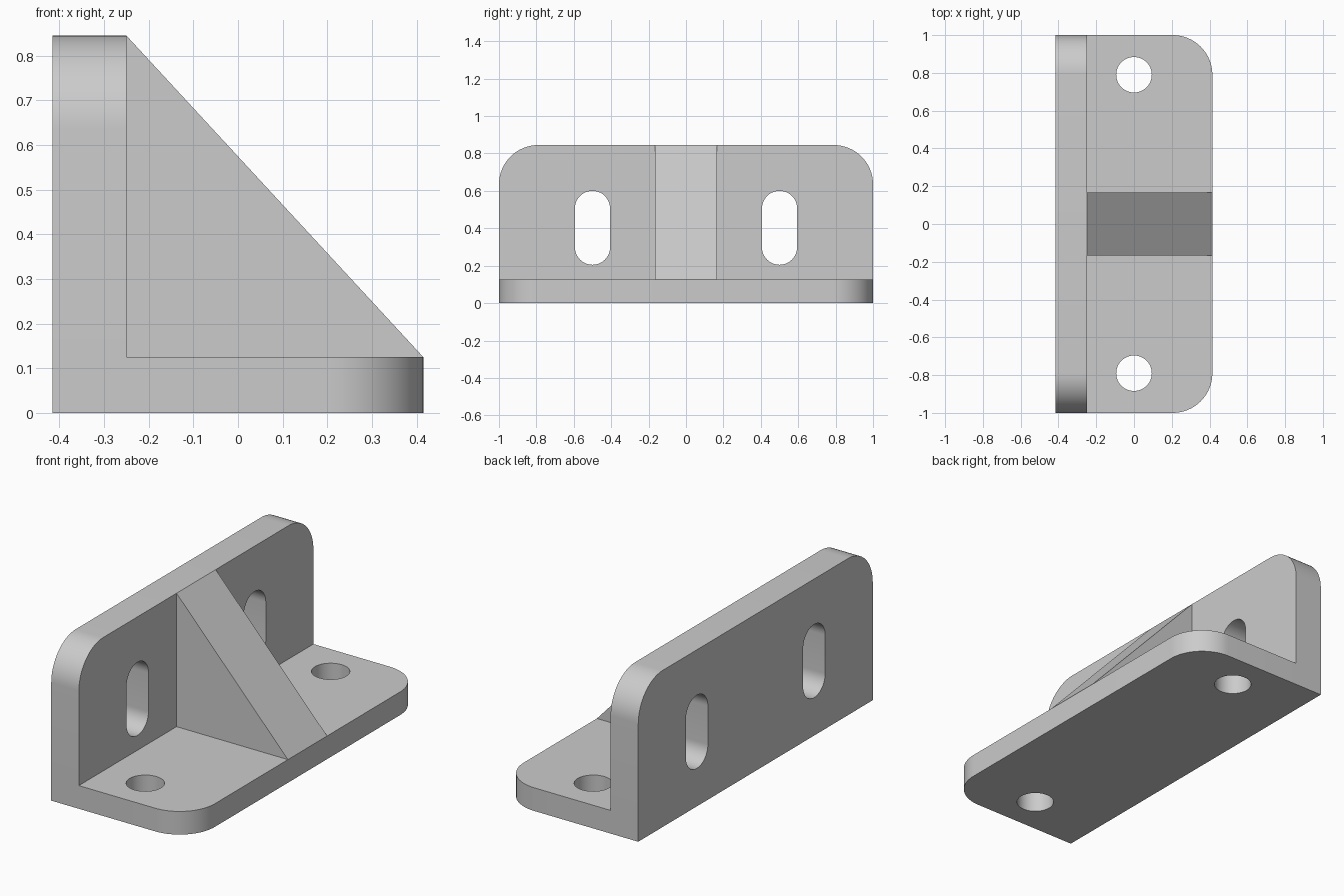
import bpy, bmesh
from math import pi, cos, sin, radians
from mathutils import Vector

cube = bpy.data.objects.get("Cube")
if cube:
    bpy.data.objects.remove(cube, do_unlink=True)

LEFT, INNER, RIGHT = -0.415, -0.25, 0.415    # outer wall face, inner wall face, base edge
HEIGHT, THICK = 0.845, 0.125
CORNER, HOLE = 0.21, 0.094

grey = bpy.data.materials.new("light grey metal")
grey.use_nodes = True
colour = (0.6, 0.6, 0.6, 1)
grey.diffuse_color = colour
grey.node_tree.nodes["Principled BSDF"].inputs["Base Color"].default_value = colour


def arc(cx, cy, r, start, end, steps=16):
    """Points along an arc, angles in quarter turns."""
    angles = [(start + (end - start) * i / steps) * pi / 2 for i in range(steps + 1)]
    return [(cx + r * cos(a), cy + r * sin(a)) for a in angles]


def prism(name, outline, place, depth):
    """Fill an outline and push it along depth."""
    bm = bmesh.new()
    face = bm.faces.new([bm.verts.new(place(u, v)) for u, v in outline])
    side = bmesh.ops.extrude_face_region(bm, geom=[face])["geom"]
    moved = [g for g in side if isinstance(g, bmesh.types.BMVert)]
    bmesh.ops.translate(bm, verts=moved, vec=Vector(depth))
    bmesh.ops.recalc_face_normals(bm, faces=bm.faces)
    mesh = bpy.data.meshes.new(name)
    bm.to_mesh(mesh)
    bm.free()
    obj = bpy.data.objects.new(name, mesh)
    bpy.context.collection.objects.link(obj)
    mesh.materials.append(grey)
    return obj


def combine(target, other, operation):
    """Apply a boolean and discard the helper."""
    bpy.context.view_layer.objects.active = target
    mod = target.modifiers.new("combine", "BOOLEAN")
    mod.operation, mod.object, mod.solver = operation, other, "EXACT"
    bpy.ops.object.modifier_apply(modifier=mod.name)
    bpy.data.objects.remove(other, do_unlink=True)


# Upright wall with rounded top corners, outline in y and z
top = HEIGHT - CORNER
wall_outline = ([(-1, 0), (1, 0)] + arc(1 - CORNER, top, CORNER, 0, 1)
                + arc(CORNER - 1, top, CORNER, 1, 2))
body = prism("bracket_body", wall_outline, lambda y, z: (LEFT, y, z), (INNER - LEFT, 0, 0))

# Base plate with rounded outer corners, outline in x and y
edge = RIGHT - CORNER
base_outline = ([(LEFT, -1)] + arc(edge, CORNER - 1, CORNER, -1, 0)
                + arc(edge, 1 - CORNER, CORNER, 0, 1) + [(LEFT, 1)])
base = prism("base_plate", base_outline, lambda x, y: (x, y, 0), (0, 0, THICK))
combine(body, base, "UNION")

# Bolt holes in the base and upright slots in the wall
for side in (-1, 1):
    hole = prism("hole_cutter", arc(0, side * 0.79, HOLE, 0, 4, 48)[:-1],
                 lambda x, y: (x, y, -0.1), (0, 0, 0.4))
    combine(body, hole, "DIFFERENCE")
    slot_outline = (arc(side * 0.5, 0.6 - HOLE, HOLE, 0, 2, 24)
                    + arc(side * 0.5, 0.205 + HOLE, HOLE, 2, 4, 24))
    slot = prism("slot_cutter", slot_outline, lambda y, z: (LEFT - 0.1, y, z), (0.4, 0, 0))
    combine(body, slot, "DIFFERENCE")

# Triangular stiffening rib, outline in x and z
rib = prism("gusset_rib", [(INNER, THICK), (RIGHT, THICK), (INNER, HEIGHT)],
            lambda x, z: (x, -0.167, z), (0, 0.334, 0))

# Smooth the rounded edges and keep the rest crisp
bpy.ops.object.select_all(action="DESELECT")
body.select_set(True)
bpy.context.view_layer.objects.active = body
bpy.ops.object.shade_smooth_by_angle(angle=radians(30))
